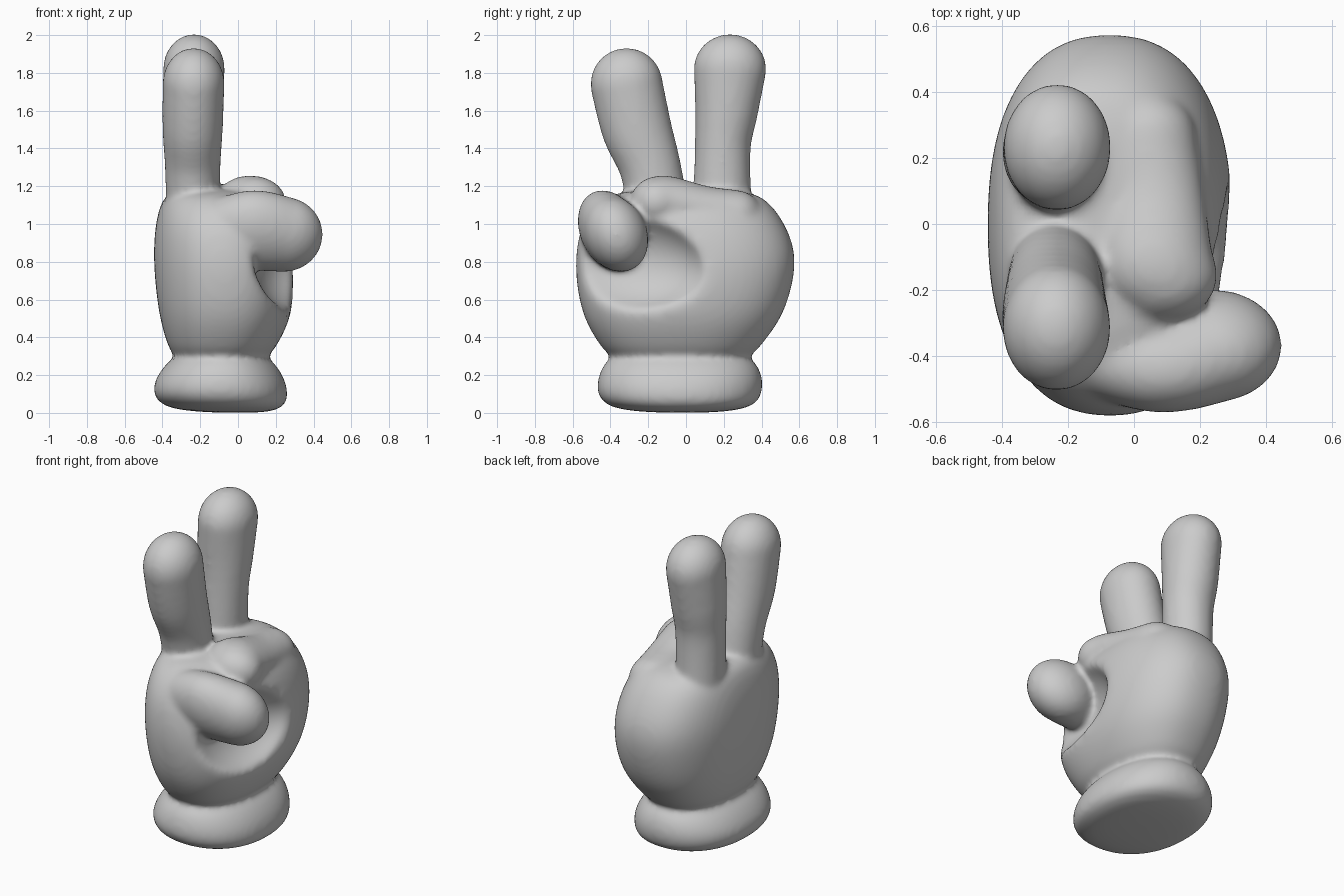
import bpy, bmesh, math
from mathutils import Vector, Matrix

if "Cube" in bpy.data.objects:
    bpy.data.objects.remove(bpy.data.objects["Cube"])

parts = []


def add_object(name, bm):
    bmesh.ops.recalc_face_normals(bm, faces=bm.faces)
    mesh = bpy.data.meshes.new(name)
    bm.to_mesh(mesh)
    bm.free()
    ob = bpy.data.objects.new(name, mesh)
    bpy.context.collection.objects.link(ob)
    return ob


def apply_modifiers(ob):
    bpy.ops.object.select_all(action='DESELECT')
    ob.select_set(True)
    bpy.context.view_layer.objects.active = ob
    for m in list(ob.modifiers):
        bpy.ops.object.modifier_apply(modifier=m.name)


def fuse(ob, voxel, iterations):
    rm = ob.modifiers.new("fuse", 'REMESH')
    rm.mode = 'VOXEL'
    rm.voxel_size = voxel
    sm = ob.modifiers.new("soften", 'SMOOTH')
    sm.factor = .5
    sm.iterations = iterations
    apply_modifiers(ob)


def ellipsoid(bm, centre, radii, tilt=0.0):
    mat = (Matrix.Translation(centre) @ Matrix.Rotation(tilt, 4, 'X')
           @ Matrix.Diagonal((*radii, 1)))
    bmesh.ops.create_uvsphere(bm, u_segments=28, v_segments=18, radius=1, matrix=mat)


def curve(a, b, c, d, t):
    """Catmull-Rom point between b and c."""
    return .5 * (2 * b + (c - a) * t + (2 * a - 5 * b + 4 * c - d) * t * t
                 + (3 * b - a - 3 * c + d) * t ** 3)


def finger(name, keys, tilt=0.0, steps=9):
    """Sweep an ellipsoid through (centre, radii) keys."""
    bm = bmesh.new()
    keys = [[Vector(v) for v in k] for k in keys]
    keys = [keys[0]] + keys + [keys[-1]]
    for k in range(1, len(keys) - 2):
        for i in range(steps + 1):
            c, r = (curve(*(keys[k + j][q] for j in (-1, 0, 1, 2)), i / steps) for q in (0, 1))
            ellipsoid(bm, c, r, tilt)
    parts.append(add_object(name, bm))


def loft(name, levels, n=32, power=2.2):
    """Stack rounded rings given as (z, x0, x1, y0, y1)."""
    bm = bmesh.new()
    rings = []
    for z, x0, x1, y0, y1 in levels:
        ring = []
        for i in range(n):
            a = 2 * math.pi * i / n
            c, s = math.cos(a), math.sin(a)
            x = (x0 + x1) / 2 + (x1 - x0) / 2 * math.copysign(abs(c) ** (2 / power), c)
            y = (y0 + y1) / 2 + (y1 - y0) / 2 * math.copysign(abs(s) ** (2 / power), s)
            ring.append(bm.verts.new((x, y, z)))
        rings.append(ring)
    for a, b in zip(rings, rings[1:]):
        for i in range(n):
            j = (i + 1) % n
            bm.faces.new((a[i], a[j], b[j], b[i]))
    bm.faces.new(rings[0])
    bm.faces.new(rings[-1])
    ob = add_object(name, bm)
    sub = ob.modifiers.new("round", 'SUBSURF')
    sub.levels = 2
    apply_modifiers(ob)
    parts.append(ob)
    return ob


# Palm, with the hollow carved on its right side and softened
palm = loft("palm", [
    (.25, -.33, .14, -.38, .32), (.36, -.375, .21, -.46, .40),
    (.50, -.418, .285, -.55, .515), (.70, -.442, .307, -.588, .575),
    (.85, -.45, .295, -.588, .588), (1.0, -.44, .265, -.56, .53),
    (1.12, -.41, .20, -.47, .445), (1.19, -.36, .09, -.34, .33)], power=2.35)
bm = bmesh.new()
ellipsoid(bm, (.37, -.40, .82), (.30, .52, .29), tilt=-.15)
cutter = add_object("palm_hollow_cutter", bm)
cutter.hide_render = True
cut = palm.modifiers.new("hollow", 'BOOLEAN')
cut.operation = 'DIFFERENCE'
cut.object = cutter
apply_modifiers(palm)
bpy.data.objects.remove(cutter)
fuse(palm, .02, 14)

# Rolled cuff
loft("cuff", [
    (0, -.12, .12, -.15, .12), (.015, -.33, .21, -.35, .29), (.05, -.42, .26, -.44, .38),
    (.11, -.455, .265, -.475, .405), (.18, -.44, .25, -.47, .41),
    (.26, -.385, .20, -.44, .38), (.32, -.31, .13, -.37, .31)])

# Two raised fingers
finger("rear_raised_finger", [
    ((-.24, .19, 1.05), (.14, .16, .15)), ((-.24, .195, 1.4), (.147, .149, .15)),
    ((-.24, .215, 1.6), (.16, .167, .17)), ((-.233, .233, 1.82), (.164, .193, .185))])
finger("front_raised_finger", [
    ((-.24, -.14, 1.05), (.14, .16, .15)), ((-.24, -.19, 1.3), (.148, .165, .15)),
    ((-.24, -.26, 1.5), (.16, .187, .17)), ((-.235, -.315, 1.74), (.165, .192, .192))])

# Folded finger across the front, and the one folded over the palm
finger("front_folded_finger", [
    ((-.16, -.36, .97), (.17, .14, .14)), ((.07, -.405, .97), (.17, .158, .217)),
    ((.24, -.37, .945), (.21, .165, .205))], tilt=.4)
finger("top_folded_finger", [
    ((.04, .26, 1.05), (.15, .14, .13)), ((.06, .08, 1.08), (.155, .14, .125)),
    ((.06, -.10, 1.115), (.18, .14, .14)), ((.09, -.155, 1.115), (.165, .14, .135))])

# Fuse everything into one soft skin
bpy.ops.object.select_all(action='DESELECT')
for ob in parts:
    ob.select_set(True)
bpy.context.view_layer.objects.active = palm
bpy.ops.object.join()
hand = bpy.context.active_object
hand.name = "gloved_hand"
fuse(hand, .016, 12)
bpy.ops.object.shade_smooth()
